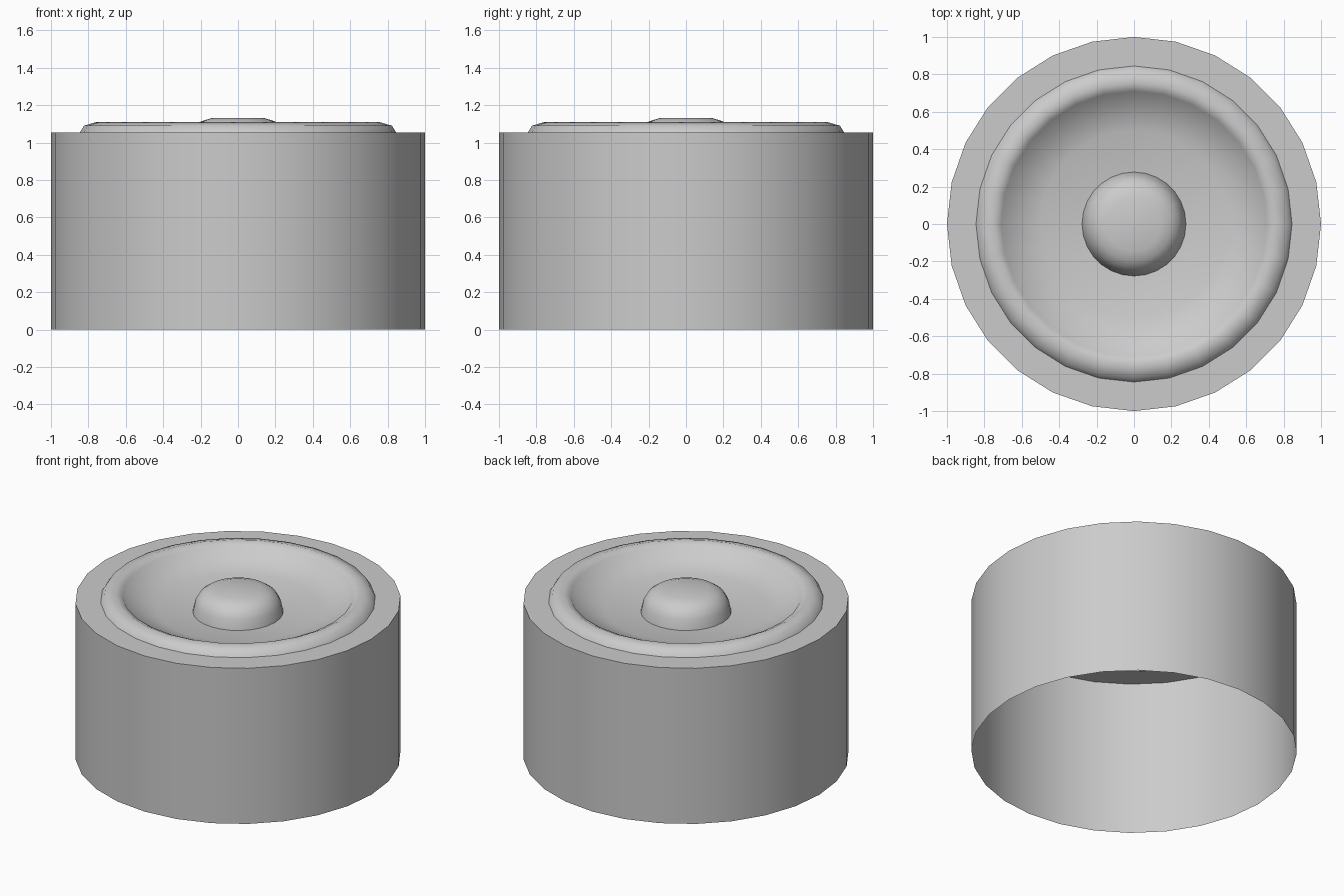
import bpy, bmesh, math

SIDES = 28

default = bpy.data.objects.get("Cube")
if default:
    bpy.data.objects.remove(default, do_unlink=True)

# Single plain grey
grey = bpy.data.materials.new("light_grey")
grey.use_nodes = True
colour = (0.6, 0.6, 0.6, 1.0)
grey.diffuse_color = colour
grey.node_tree.nodes["Principled BSDF"].inputs["Base Color"].default_value = colour


def lathe(name, profile, sharp_angle):
    """Turn an (r, z) profile around the z axis into an open shell."""
    bm = bmesh.new()
    rings = []
    for r, z in profile:
        if r == 0:
            rings.append([bm.verts.new((0, 0, z))] * SIDES)
            continue
        angles = [2 * math.pi * i / SIDES for i in range(SIDES)]
        rings.append([bm.verts.new((r * math.cos(a), r * math.sin(a), z)) for a in angles])
    for low, high in zip(rings, rings[1:]):
        for i in range(SIDES):
            j = (i + 1) % SIDES
            corners = [low[i], low[j], high[j], high[i]]
            bm.faces.new(list(dict.fromkeys(corners)))
    mesh = bpy.data.meshes.new(name)
    bm.to_mesh(mesh)
    bm.free()
    mesh.materials.append(grey)
    obj = bpy.data.objects.new(name, mesh)
    bpy.context.collection.objects.link(obj)
    bpy.ops.object.select_all(action='DESELECT')
    obj.select_set(True)
    bpy.context.view_layer.objects.active = obj
    bpy.ops.object.shade_smooth_by_angle(angle=math.radians(sharp_angle))
    return obj


# Drum wall, open below, with the flat top rim
lathe("housing", [(1.0, 0.0), (1.0, 1.055), (0.845, 1.055)], 40)

# Rounded surround rolling over into the shallow dish
lathe("surround_and_cone", [(0.845, 1.055), (0.823, 1.09), (0.755, 1.11), (0.71, 1.088),
                            (0.68, 1.045), (0.5, 0.998), (0.278, 0.975)], 80)

# Domed cap in the middle
lathe("dust_cap", [(0.278, 0.975), (0.264, 1.04), (0.238, 1.085), (0.2, 1.112),
                   (0.145, 1.13), (0, 1.132)], 80)
